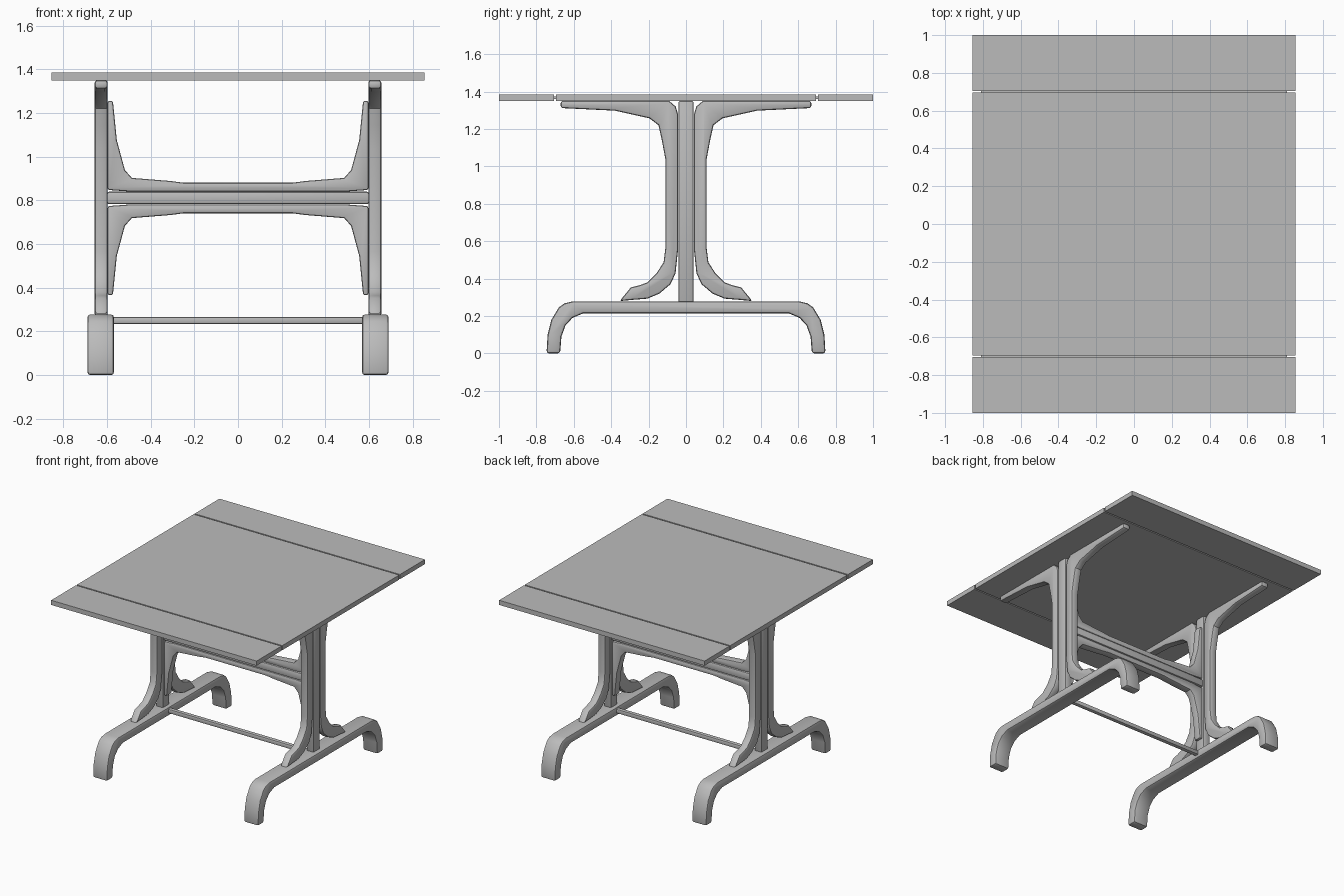
import bpy, bmesh, math
from mathutils import Vector

cube = bpy.data.objects.get("Cube")
if cube:
    bpy.data.objects.remove(cube, do_unlink=True)

grey = bpy.data.materials.new("plain grey")
grey.use_nodes = True
grey.diffuse_color = (0.5, 0.5, 0.5, 1)
grey.node_tree.nodes["Principled BSDF"].inputs["Base Color"].default_value = (0.5, 0.5, 0.5, 1)


def extrude(name, points, axis, low, high, bevel=0.0):
    """Extrude a profile of (side, height) points along x or y, rounding hard edges."""
    bm = bmesh.new()
    place = (lambda p, d: (d, p[0], p[1])) if axis == "x" else (lambda p, d: (p[0], d, p[1]))
    face = bm.faces.new([bm.verts.new(place(p, low)) for p in points])
    out = bmesh.ops.extrude_face_region(bm, geom=[face], use_keep_orig=True)
    step = Vector(place((0, 0), high - low))
    bmesh.ops.translate(bm, vec=step, verts=[v for v in out["geom"] if isinstance(v, bmesh.types.BMVert)])
    bmesh.ops.recalc_face_normals(bm, faces=bm.faces[:])
    if bevel:
        hard = [e for e in bm.edges if e.calc_face_angle(0) > math.radians(50)]
        bmesh.ops.bevel(bm, geom=hard, offset=bevel, segments=2, profile=0.5,
                        affect="EDGES", clamp_overlap=True)
    mesh = bpy.data.meshes.new(name)
    bm.to_mesh(mesh)
    bm.free()
    mesh.materials.append(grey)
    obj = bpy.data.objects.new(name, mesh)
    bpy.context.collection.objects.link(obj)
    bpy.ops.object.select_all(action="DESELECT")
    obj.select_set(True)
    bpy.context.view_layer.objects.active = obj
    bpy.ops.object.shade_smooth_by_angle(angle=math.radians(35))
    return obj


def box(name, x, y, z, bevel=0.0, axis="x"):
    side, depth = (y, x) if axis == "x" else (x, y)
    rect = [(side[0], z[0]), (side[1], z[0]), (side[1], z[1]), (side[0], z[1])]
    return extrude(name, rect, axis, depth[0], depth[1], bevel)


def mirrored(half):
    """Close a half profile with its mirror image."""
    return half + [(-a, b) for a, b in reversed(half)]


# Table top, two end leaves and the thin strips joining them
box("table_top", (-0.855, 0.855), (-0.695, 0.695), (1.35, 1.385))
for s, end in ((-1, "front"), (1, "back")):
    box(end + "_leaf", (-0.855, 0.855), sorted((s * 0.705, s)), (1.35, 1.385))
    box(end + "_hinge_strip", (-0.81, 0.81), sorted((s * 0.69, s * 0.71)), (1.36, 1.375))

# Profiles of the side frames
foot = mirrored([(0.607, 0.278), (0.65, 0.268), (0.68, 0.246), (0.72, 0.18), (0.74, 0.10),
                 (0.746, 0.0), (0.673, 0.0), (0.666, 0.09), (0.644, 0.15),
                 (0.607, 0.19), (0.55, 0.214)])
bracket = [(0.67, 1.35), (0.67, 1.312), (0.38, 1.298), (0.195, 1.257), (0.147, 1.22),
           (0.13, 1.144), (0.11, 1.037), (0.11, 0.567), (0.12, 0.487), (0.158, 0.428),
           (0.206, 0.38), (0.249, 0.364), (0.295, 0.353), (0.355, 0.28), (0.28, 0.287),
           (0.206, 0.293), (0.142, 0.32), (0.083, 0.37), (0.056, 0.428), (0.043, 0.55),
           (0.043, 1.28), (0.055, 1.32), (0.09, 1.35)]

# Foot, post and curved brackets on each side
for s, side in ((-1, "right"), (1, "left")):
    inner, outer = sorted((s * 0.568, s * 0.69))
    extrude(side + "_foot", foot, "x", inner, outer, 0.014)
    low, high = sorted((s * 0.597, s * 0.656))
    box(side + "_post", (low, high), (-0.04, 0.04), (0.27, 1.35), 0.01)
    for t, end in ((-1, "front"), (1, "back")):
        extrude(f"{side}_{end}_bracket", [(t * a, b) for a, b in bracket], "x", low, high, 0.012)

# Centre rail with a curved brace above and below it
box("centre_rail", (-0.6, 0.6), (-0.033, 0.033), (0.783, 0.84), 0.01)
brace = mirrored([(0.25, 0.07), (0.31, 0.078), (0.486, 0.092), (0.518, 0.128), (0.555, 0.265),
                  (0.573, 0.445), (0.597, 0.445), (0.597, 0.037), (0.50, 0.03)])
for s, level in ((1, "upper"), (-1, "lower")):
    extrude(level + "_brace", [(a, 0.811 + s * b) for a, b in brace], "y", -0.03, 0.03, 0.009)

# Thin stretcher between the feet
box("foot_stretcher", (-0.58, 0.58), (-0.016, 0.016), (0.235, 0.267), 0.007)
